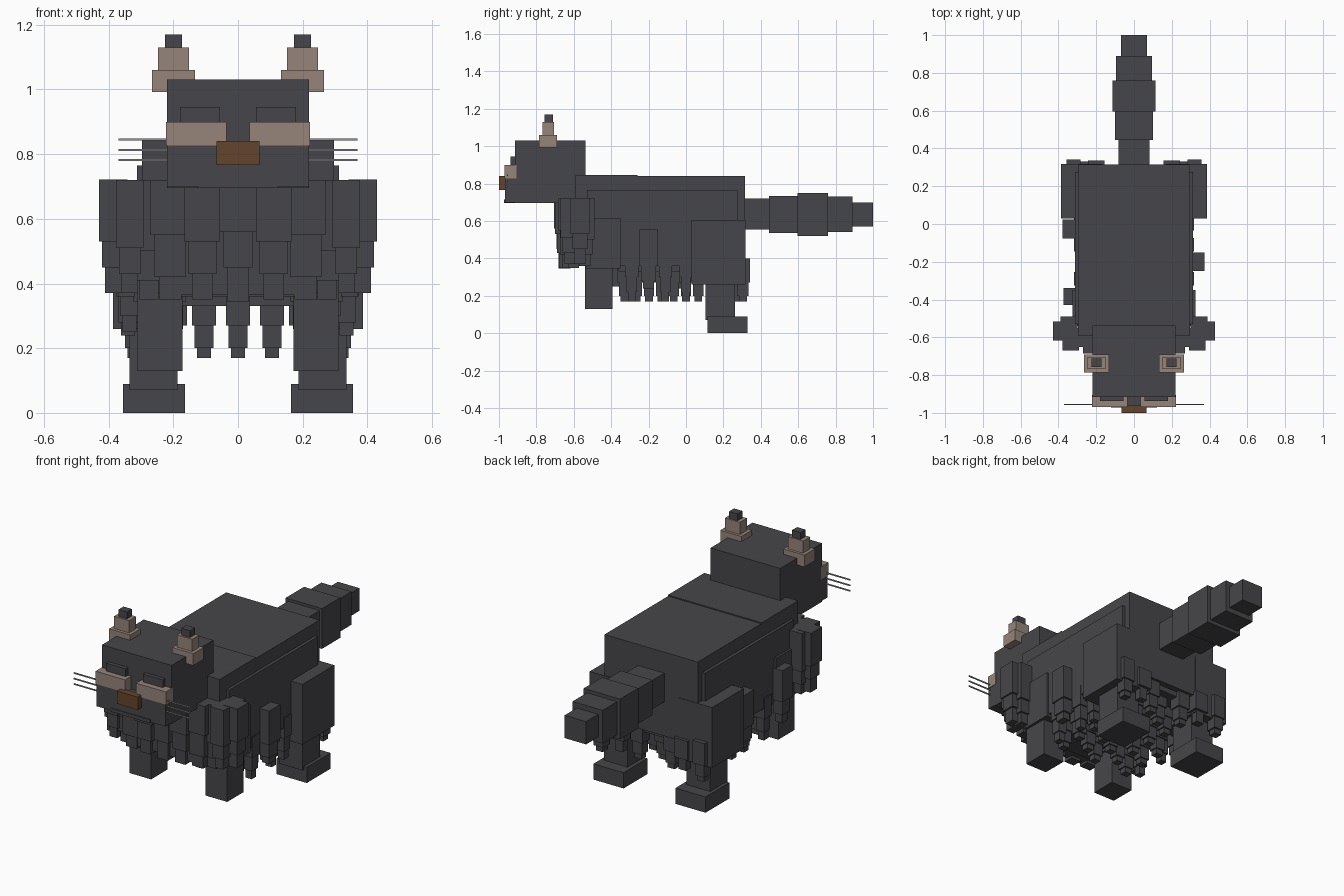
import bpy, bmesh
from mathutils import Matrix, Vector

cube = bpy.data.objects.get("Cube")
if cube:
    bpy.data.objects.remove(cube, do_unlink=True)


def material(name, rgb):
    m = bpy.data.materials.new(name)
    m.use_nodes = True
    m.diffuse_color = (*rgb, 1)
    bsdf = next(n for n in m.node_tree.nodes if n.type == 'BSDF_PRINCIPLED')
    bsdf.inputs["Base Color"].default_value = (*rgb, 1)
    bsdf.inputs["Roughness"].default_value = 0.9
    return m


FUR = material("charcoal fur", (0.062, 0.060, 0.067))
TAN = material("warm tan", (0.31, 0.235, 0.195))
NOSE = material("nose brown", (0.127, 0.060, 0.026))
WHISKER = material("whisker grey", (0.30, 0.30, 0.31))


def boxes(name, items, mat=FUR):
    """One object made of boxes, each given as x0, x1, y0, y1, z0, z1."""
    bm = bmesh.new()
    for x0, x1, y0, y1, z0, z1 in items:
        mid = Vector(((x0 + x1) / 2, (y0 + y1) / 2, (z0 + z1) / 2))
        size = Matrix.Diagonal((x1 - x0, y1 - y0, z1 - z0, 1))
        bmesh.ops.create_cube(bm, size=1, matrix=Matrix.Translation(mid) @ size)
    me = bpy.data.meshes.new(name)
    bm.to_mesh(me)
    bm.free()
    me.materials.append(mat)
    ob = bpy.data.objects.new(name, me)
    bpy.context.scene.collection.objects.link(ob)
    return ob


def mirrored(name, items, mat=FUR):
    """The given boxes on the left (+x), and their mirror on the right."""
    boxes("left_" + name, items, mat)
    boxes("right_" + name, [(-b, -a, *rest) for a, b, *rest in items], mat)


def tuft(x, y, w, d, levels):
    """A hanging lock of fur: boxes that narrow downward between z levels."""
    n = len(levels) - 1
    out = []
    for i in range(n):
        k = 0.5 * (1 - 0.42 * i / max(n - 1, 1))
        out.append((x - w * k, x + w * k, y - d * k, y + d * k,
                    levels[i + 1], levels[i] if i == 0 else levels[i] + 0.01))
    return out


# Body with raised shoulders and side panels
boxes("body", [(-0.295, 0.295, -0.585, 0.315, 0.36, 0.84)])
boxes("shoulder_cover", [(-0.297, 0.297, -0.59, -0.26, 0.37, 0.846)])
mirrored("side_panel", [(0.25, 0.313, -0.53, 0.275, 0.36, 0.765)])
boxes("belly", [(-0.27, 0.27, -0.36, 0.28, 0.33, 0.42)])

# Head, muzzle and face
boxes("head", [(-0.22, 0.22, -0.915, -0.537, 0.695, 1.03)])
boxes("muzzle", [(-0.219, 0.219, -0.968, -0.90, 0.70, 0.827)])
boxes("chin", [(-0.123, 0.123, -0.972, -0.90, 0.695, 0.715)])
mirrored("cheek_patch", [(0.035, 0.222, -0.97, -0.905, 0.827, 0.90)], TAN)
mirrored("brow", [(0.055, 0.18, -0.937, -0.905, 0.895, 0.945)])
boxes("nose", [(-0.066, 0.066, -1.0, -0.96, 0.767, 0.84)], NOSE)
mirrored("whiskers", [(0.215, 0.37, -0.958, -0.953, z - 0.0035, z + 0.0035)
                      for z in (0.782, 0.813, 0.845)], WHISKER)

# Stepped ears with dark tips
mirrored("ear", [(0.133, 0.266, -0.785, -0.69, 0.992, 1.06),
                 (0.152, 0.247, -0.767, -0.705, 1.05, 1.13)], TAN)
mirrored("ear_tip", [(0.173, 0.226, -0.757, -0.712, 1.12, 1.17)])

# Legs
mirrored("front_leg", [(0.172, 0.31, -0.54, -0.392, 0.13, 0.50)])
mirrored("front_shoulder", [(0.16, 0.325, -0.535, -0.35, 0.345, 0.615)])
mirrored("thigh", [(0.17, 0.387, 0.03, 0.318, 0.26, 0.605)])
mirrored("rear_leg", [(0.187, 0.336, 0.105, 0.262, 0.07, 0.30)])
mirrored("rear_foot", [(0.164, 0.355, 0.115, 0.33, 0.0, 0.09)])

# Tail segments: start, end, half width, bottom, top
for i, (a, b, w, lo, hi) in enumerate([
        (0.30, 0.445, 0.083, 0.555, 0.72), (0.445, 0.595, 0.10, 0.535, 0.735),
        (0.595, 0.76, 0.115, 0.52, 0.75), (0.76, 0.89, 0.095, 0.54, 0.73),
        (0.89, 1.0, 0.068, 0.57, 0.70)]):
    boxes(f"tail_segment_{i + 1}", [(-w, w, a, b, lo, hi)])

# Ruff: hanging locks wrapped around the chest
boxes("chest", [(-0.22, 0.22, -0.66, -0.5, 0.365, 0.70)])
boxes("ruff_front_middle", tuft(0, -0.65, 0.115, 0.11, (0.72, 0.56, 0.45, 0.345)))
ruff = [(0.11, -0.65, 0.11, (0.715, 0.53, 0.43, 0.35)),
        (0.21, -0.635, 0.12, (0.72, 0.55, 0.42, 0.35)),
        (0.275, -0.60, 0.10, (0.72, 0.50, 0.41, 0.35)),
        (0.335, -0.62, 0.085, (0.72, 0.51, 0.43, 0.37)),
        (0.345, -0.54, 0.09, (0.72, 0.50, 0.42, 0.36)),
        (0.385, -0.567, 0.088, (0.722, 0.53, 0.45, 0.37))]
locks = []
for x, y, w, levels in ruff:
    locks += tuft(x, y, w, 0.10, levels)
mirrored("ruff", locks)

# Belly fringe in staggered rows
fringe = []
for row, x in enumerate((0.0, 0.105, 0.22)):
    for i in range(5):
        y = -0.33 + 0.132 * i + 0.066 * (row % 2)
        levels = (0.37, 0.27, 0.20, 0.17)
        for side in ((1, -1) if x else (1,)):
            if x < 0.2 or y < 0.04:
                fringe += tuft(side * x, y, 0.075, 0.07, levels)
boxes("belly_fringe", fringe)

# Locks along the flanks and behind the thighs
boxes("left_flank_lock", tuft(0.335, -0.20, 0.075, 0.10, (0.555, 0.36, 0.28, 0.24)))
boxes("right_flank_locks",
      tuft(-0.34, -0.027, 0.075, 0.10, (0.555, 0.36, 0.28, 0.24))
      + tuft(-0.335, -0.385, 0.075, 0.09, (0.56, 0.38, 0.30, 0.25)))
side_fringe = []
for i, y in enumerate((-0.29, -0.11, 0.0)):
    side_fringe += tuft(0.285, y, 0.065, 0.07, (0.42, 0.30, 0.22, 0.17))
mirrored("side_fringe", side_fringe)
mirrored("rear_lock", tuft(0.32, 0.305, 0.075, 0.075, (0.40, 0.27, 0.20, 0.17))
         + tuft(0.20, 0.30, 0.085, 0.07, (0.38, 0.27, 0.20)))
